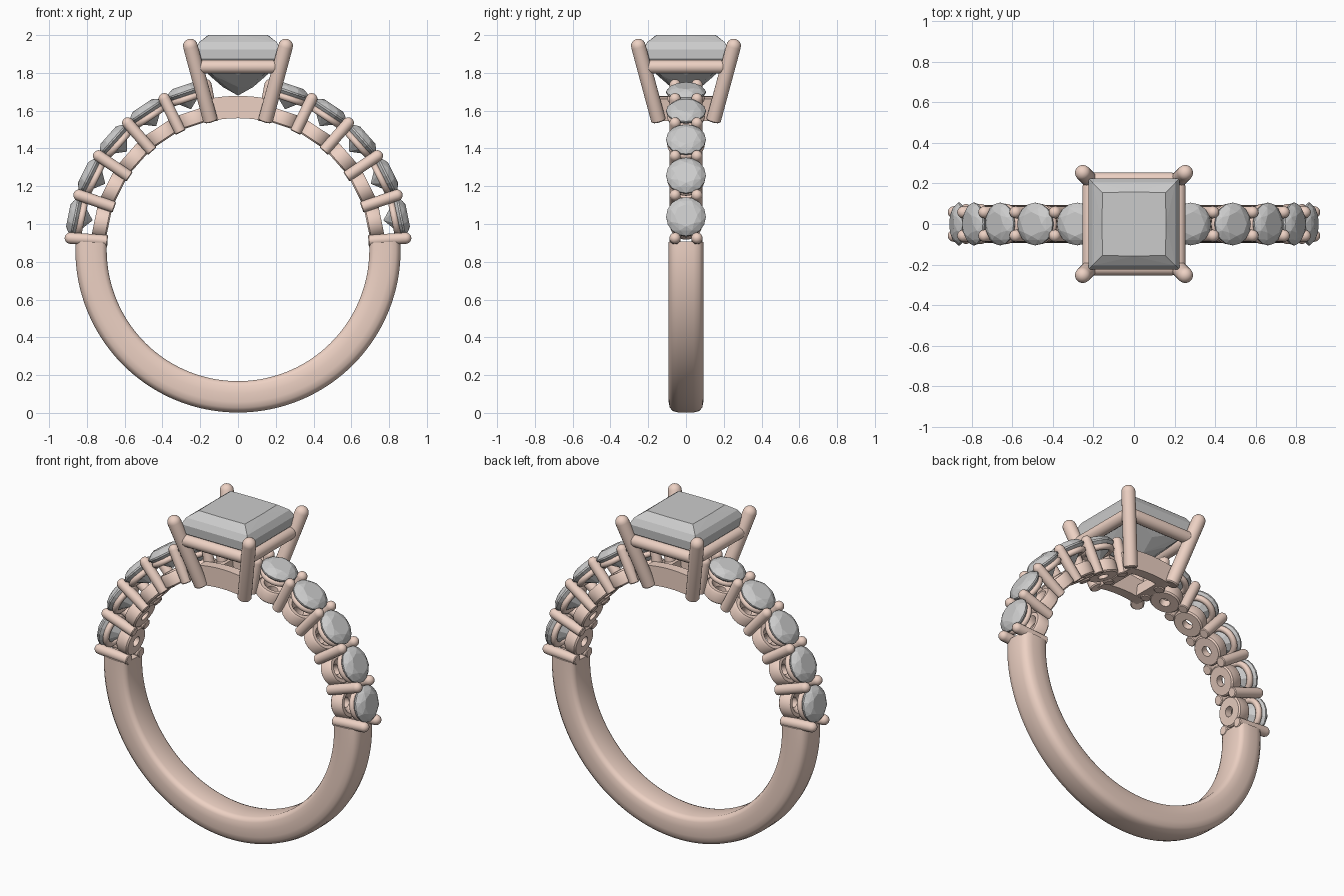
import bpy, bmesh, math
from mathutils import Matrix, Vector

if "Cube" in bpy.data.objects:
    bpy.data.objects.remove(bpy.data.objects["Cube"])

C = 0.863                      # height of the ring centre
metal = bpy.data.materials.new("rose_metal")
metal.diffuse_color = (0.85, 0.64, 0.55, 1)
metal.use_nodes = True
metal.node_tree.nodes["Principled BSDF"].inputs["Base Color"].default_value = metal.diffuse_color


def finish(name, bm, mat=None, smooth=None):
    bmesh.ops.remove_doubles(bm, verts=bm.verts, dist=1e-5)
    bmesh.ops.recalc_face_normals(bm, faces=bm.faces)
    me = bpy.data.meshes.new(name)
    bm.to_mesh(me)
    bm.free()
    ob = bpy.data.objects.new(name, me)
    bpy.context.collection.objects.link(ob)
    if mat:
        me.materials.append(mat)
    if smooth:
        bpy.ops.object.select_all(action='DESELECT')
        ob.select_set(True)
        bpy.context.view_layer.objects.active = ob
        bpy.ops.object.shade_smooth_by_angle(angle=math.radians(smooth))
    return ob


def radial(a):
    """Frame at the ring centre whose z axis points outward at angle a (degrees)."""
    return Matrix.Translation((0, 0, C)) @ Matrix.Rotation(math.radians(90 - a), 4, 'Y')


def lathe(name, prof, mtx, n=24, closed=False):
    bm = bmesh.new()
    rings = [[bm.verts.new(mtx @ Vector((r * math.cos(t), r * math.sin(t), h)))
              for t in (2 * math.pi * i / n for i in range(n))] for r, h in prof]
    pairs = list(zip(rings, rings[1:])) + ([(rings[-1], rings[0])] if closed else [])
    for A, B in pairs:
        for i in range(n):
            j = (i + 1) % n
            bm.faces.new((A[i], A[j], B[j], B[i]))
    return finish(name, bm, metal, 40)


def rod(name, a, b, r, n=16):
    """Round wire from a to b with a domed tip at b."""
    a, b = Vector(a), Vector(b)
    d = b - a
    L = d.length
    dome = [(r * math.cos(t), L - r + r * math.sin(t)) for t in (math.pi / 2 * k / 5 for k in range(6))]
    mtx = Matrix.Translation(a) @ d.to_track_quat('Z', 'Y').to_matrix().to_4x4()
    return lathe(name, [(0, 0), (r * 0.85, 0), (r, r * 0.15)] + dome, mtx, n)


def sweep(name, prof, a0, a1, n):
    """Sweep a closed (y, radius) section round the ring axis."""
    bm = bmesh.new()
    rings = []
    for k in range(n + 1):
        t = math.radians(a0 + (a1 - a0) * k / n)
        rings.append([bm.verts.new((r * math.cos(t), y, C + r * math.sin(t))) for y, r in prof])
    m = len(prof)
    for A, B in zip(rings, rings[1:]):
        for i in range(m):
            bm.faces.new((A[i], A[(i + 1) % m], B[(i + 1) % m], B[i]))
    bm.faces.new(rings[0])
    bm.faces.new(rings[-1])
    return finish(name, bm, metal, 40)


def gem(name, pts, mtx):
    """Faceted stone: convex hull of its corner points."""
    bm = bmesh.new()
    vs = [bm.verts.new(mtx @ Vector(p)) for p in pts]
    bmesh.ops.convex_hull(bm, input=vs)
    bmesh.ops.dissolve_limit(bm, angle_limit=math.radians(1), verts=bm.verts, edges=bm.edges)
    return finish(name, bm)


def ring_pts(r, h, n, off=0.0):
    return [(r * math.cos(2 * math.pi * (i + off) / n), r * math.sin(2 * math.pi * (i + off) / n), h)
            for i in range(n)]


# plain lower shank, rounded section
half = [(0.062, 0.695), (0.08, 0.702), (0.09, 0.72), (0.093, 0.76), (0.092, 0.805),
        (0.086, 0.835), (0.07, 0.853), (0.04, 0.861)]
sweep("shank", half + [(-y, r) for y, r in reversed(half)], 177, 363, 96)

# shoulder stones: cup, seat ring, round stone, on both sides
brilliant = (ring_pts(0.06, 0.917, 8) + ring_pts(0.085, 0.906, 8, 0.5) + ring_pts(0.105, 0.885, 16)
             + ring_pts(0.105, 0.876, 16) + ring_pts(0.06, 0.832, 8, 0.5) + [(0, 0, 0.785)])
cup = [(0.03, 0.697), (0.08, 0.697), (0.088, 0.705), (0.088, 0.765), (0.08, 0.775),
       (0.06, 0.775), (0.03, 0.74)]
seat = [(0.082 + 0.018 * math.cos(t), 0.845 + 0.018 * math.sin(t))
        for t in (2 * math.pi * k / 10 for k in range(10))]
for side in ("right", "left"):
    for k in range(5):
        a = 11.5 + 15 * k
        m = radial(a if side == "right" else 180 - a)
        lathe(f"{side}_cup_{k+1}", cup, m, 28, True)
        lathe(f"{side}_seat_ring_{k+1}", seat, m, 28, True)
        gem(f"{side}_round_stone_{k+1}", brilliant, m)
    # shared prong pairs between the stones
    for k in range(6):
        a = 4 + 15 * k
        m = radial(a if side == "right" else 180 - a)
        for y in (-0.058, 0.058):
            rod(f"{side}_shoulder_prong_{k+1}", m @ Vector((0, y, 0.692)), m @ Vector((0, y, 0.92)), 0.03)

# head: four splayed corner prongs
for sx in (-1, 1):
    for sy in (-1, 1):
        rod("head_prong", (sx * 0.145, sy * 0.145, 1.545), (sx * 0.262, sy * 0.262, 1.978), 0.039, 20)

# upper gallery rails
g = 0.218
for s in (-1, 1):
    rod("gallery_rail_x", (-g, s * g, 1.832), (g, s * g, 1.832), 0.036)
    rod("gallery_rail_y", (s * g, -g, 1.832), (s * g, g, 1.832), 0.036)

# arched base frame under the head
for s in (-1, 1):
    sweep("base_arch", [(s * 0.085, 0.697), (s * 0.145, 0.697), (s * 0.145, 0.815), (s * 0.085, 0.815)],
          78.5, 101.5, 12)
    a = 90 + s * 9.5
    sweep("base_crossbar", [(-0.14, 0.698), (0.14, 0.698), (0.14, 0.77), (-0.14, 0.77)], a - 2.3, a + 2.3, 3)


# square centre stone
def square(c, mid, z):
    return ([(x * c, y * c, z) for x in (-1, 1) for y in (-1, 1)]
            + [(mid, 0, z), (-mid, 0, z), (0, mid, z), (0, -mid, z)])


pts = (square(0.155, 0.158, 2.0) + square(0.205, 0.2, 1.963) + square(0.225, 0.225, 1.925)
       + square(0.222, 0.222, 1.875) + square(0.135, 0.155, 1.79) + square(0.06, 0.08, 1.725)
       + [(0, 0, 1.68)])
gem("square_centre_stone", pts, Matrix.Identity(4))
